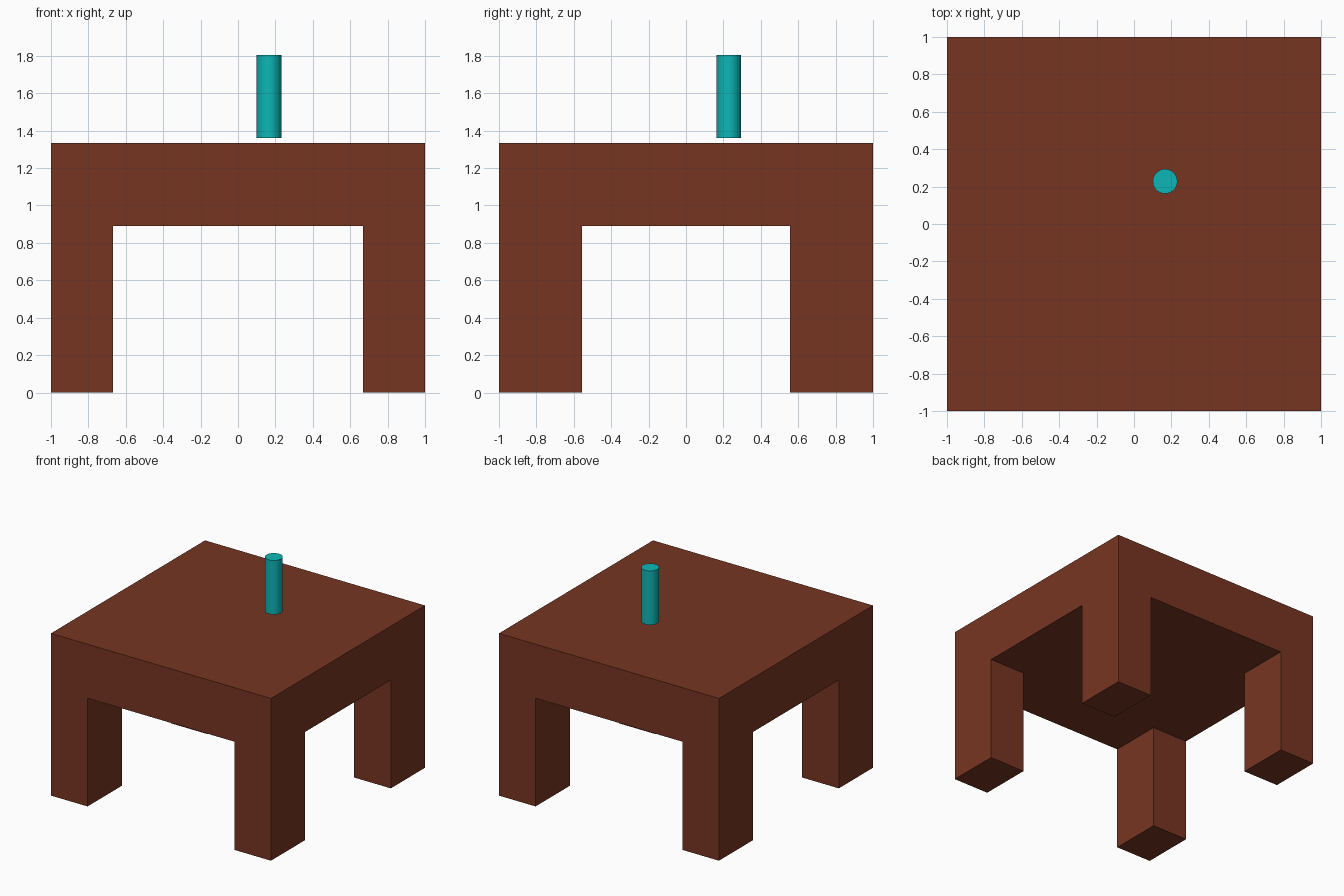
import bpy, bmesh
from mathutils import Vector

if "Cube" in bpy.data.objects:
    bpy.data.objects.remove(bpy.data.objects["Cube"])


def paint(obj, name, rgb):
    mat = bpy.data.materials.new(name)
    mat.diffuse_color = (*rgb, 1)
    mat.use_nodes = True
    mat.node_tree.nodes["Principled BSDF"].inputs["Base Color"].default_value = mat.diffuse_color
    obj.data.materials.append(mat)


TOP_Z, UNDER_Z = 1.333, 0.889
XS = (-1, -0.667, 0.667, 1)
YS = (-1, -0.556, 0.556, 1)

# Table: a 3 x 3 underside, thickened upward, with corner cells pulled down as legs
bm = bmesh.new()
grid = [[bm.verts.new((x, y, UNDER_Z)) for y in YS] for x in XS]
cells = {(i, j): bm.faces.new((grid[i][j], grid[i + 1][j], grid[i + 1][j + 1], grid[i][j + 1]))
         for i in range(3) for j in range(3)}


def extrude(faces, dz, keep):
    geom = bmesh.ops.extrude_face_region(bm, geom=faces, use_keep_orig=keep)["geom"]
    verts = [g for g in geom if isinstance(g, bmesh.types.BMVert)]
    bmesh.ops.translate(bm, verts=verts, vec=Vector((0, 0, dz)))
    if not keep:
        bmesh.ops.delete(bm, geom=[f for f in faces if f.is_valid], context='FACES_ONLY')


extrude(list(cells.values()), TOP_Z - UNDER_Z, True)
for i in (0, 2):
    for j in (0, 2):
        extrude([cells[i, j]], -UNDER_Z, False)
bmesh.ops.dissolve_limit(bm, angle_limit=0.01, verts=bm.verts, edges=bm.edges)
bmesh.ops.recalc_face_normals(bm, faces=bm.faces)
mesh = bpy.data.meshes.new("table")
bm.to_mesh(mesh)
bm.free()
table = bpy.data.objects.new("table", mesh)
bpy.context.collection.objects.link(table)
paint(table, "brown wood", (0.184, 0.036, 0.016))

# Upright peg floating just above the table top
bpy.ops.mesh.primitive_cylinder_add(vertices=32, radius=0.066, depth=0.444,
                                    location=(0.166, 0.228, 1.583))
peg = bpy.context.object
peg.name = "peg"
bpy.ops.object.shade_smooth_by_angle()
paint(peg, "teal", (0.004, 0.47, 0.47))
